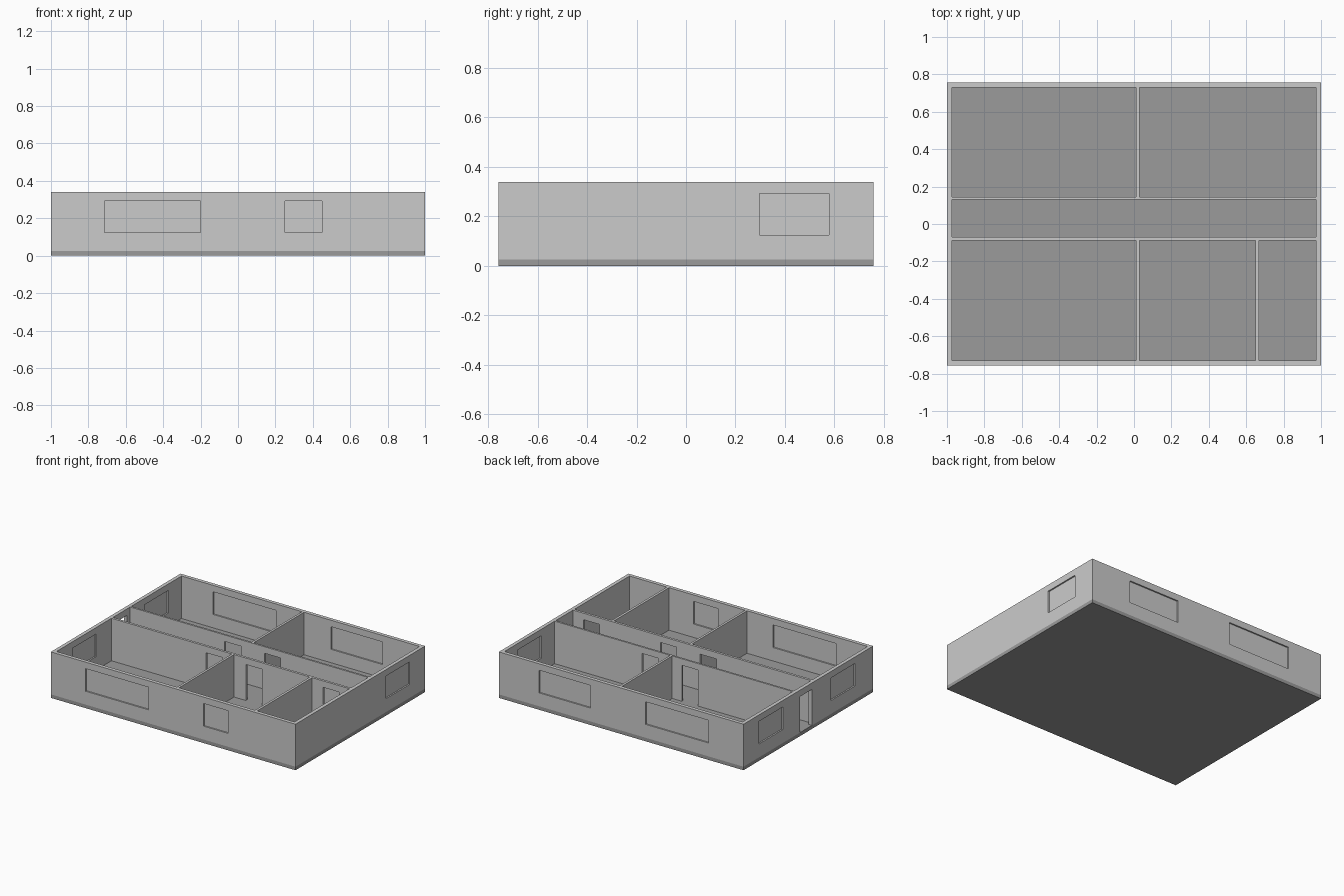
import bpy, bmesh

if "Cube" in bpy.data.objects:
    bpy.data.objects.remove(bpy.data.objects["Cube"])

HX, HY = 1.0, 0.757          # half footprint
T = 0.027                    # outer wall thickness
FLOOR, TOP = 0.026, 0.34     # slab top, wall top
SILL, HEAD = 0.125, 0.292    # window sill, opening head


def box(name, x0, x1, y0, y1, z0, z1):
    bm = bmesh.new()
    bmesh.ops.create_cube(bm, size=1)
    for v in bm.verts:
        v.co = (x1 if v.co.x > 0 else x0,
                y1 if v.co.y > 0 else y0,
                z1 if v.co.z > 0 else z0)
    me = bpy.data.meshes.new(name)
    bm.to_mesh(me)
    bm.free()
    ob = bpy.data.objects.new(name, me)
    bpy.context.scene.collection.objects.link(ob)
    return ob


# Floor slab
slab = box("floor_slab", -HX, HX, -HY, HY, 0, FLOOR)
mat = bpy.data.materials.new("dark_floor")
mat.diffuse_color = (0.33, 0.33, 0.33, 1)
mat.use_nodes = True
mat.node_tree.nodes["Principled BSDF"].inputs["Base Color"].default_value = mat.diffuse_color
slab.data.materials.append(mat)

# Solid wall block, to be hollowed into rooms
walls = box("walls", -HX, HX, -HY, HY, FLOOR, TOP)
cutters = []


def cut(*dims):
    c = box("cutter", *dims)
    c.hide_render = True
    cutters.append(c)


# Rooms: x range, y range
IX, IY = HX - T, HY - T
back, hall, front = (0.144, IY), (-0.07, 0.13), (-IY, -0.088)
for xs, ys in [((-IX, 0.012), back), ((0.029, IX), back),
               ((-IX, IX), hall),
               ((-IX, 0.012), front), ((0.029, 0.65), front), ((0.668, IX), front)]:
    cut(*xs, *ys, FLOOR - 0.1, TOP + 0.1)

# Interior doorways along the hall, and the entrance in the left wall
DOOR_Z = (FLOOR - 0.05, HEAD)
for x in (-0.2, 0.125, 0.755):
    cut(x, x + 0.133, -0.11, -0.05, *DOOR_Z)
for x in (-0.2, 0.125):
    cut(x, x + 0.133, 0.11, 0.165, *DOOR_Z)
cut(-HX - 0.05, -IX + 0.02, -0.043, 0.095, *DOOR_Z)

# Windows: opening plus a thin pane in the middle of the wall
P = 0.003
for side, a, b in [(-1, -0.715, -0.2), (-1, 0.25, 0.45),
                   (1, -0.715, -0.2), (1, 0.25, 0.67)]:
    c = side * (HY - T / 2)
    cut(a, b, c - 0.03, c + 0.03, SILL, HEAD)
    box("window_pane", a, b, c - P, c + P, SILL, HEAD)
for side, a, b in [(1, 0.298, 0.577), (-1, 0.298, 0.577), (-1, -0.545, -0.266)]:
    c = side * (HX - T / 2)
    cut(c - 0.03, c + 0.03, a, b, SILL, HEAD)
    box("window_pane", c - P, c + P, a, b, SILL, HEAD)

# Apply all cuts, then remove the cutters
for c in cutters:
    m = walls.modifiers.new("cut", 'BOOLEAN')
    m.operation, m.solver, m.object = 'DIFFERENCE', 'EXACT', c
bpy.context.view_layer.update()
dg = bpy.context.evaluated_depsgraph_get()
mesh = bpy.data.meshes.new_from_object(walls.evaluated_get(dg))
walls.modifiers.clear()
walls.data = mesh
for c in cutters:
    bpy.data.objects.remove(c)
